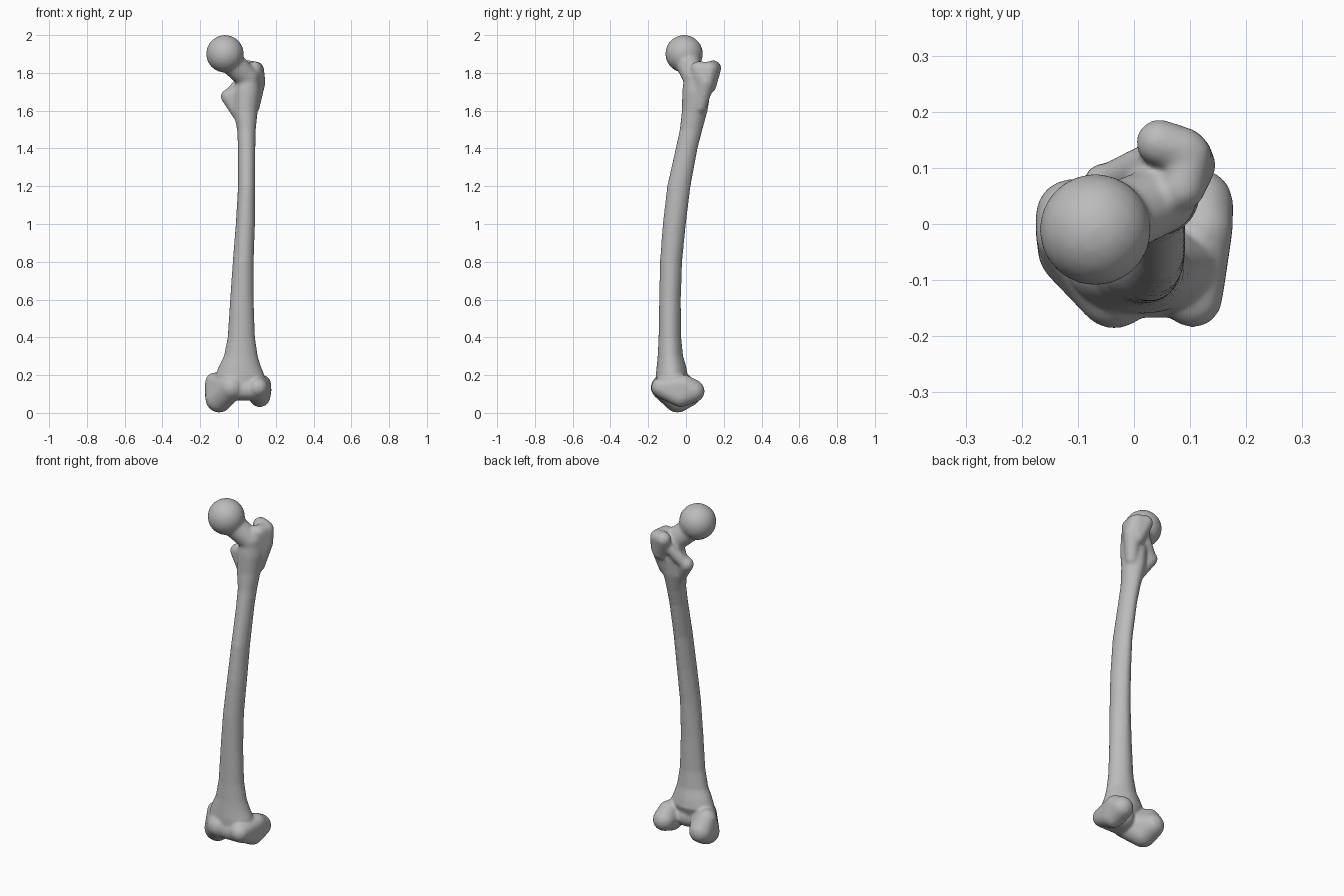
import bpy, bmesh, math
from mathutils import Vector, Matrix

old = bpy.data.objects.get("Cube")
if old:
    bpy.data.objects.remove(old, do_unlink=True)

bone = bpy.data.materials.new("bone_grey")
bone.use_nodes = True
GREY = (0.5, 0.5, 0.5, 1)
bone.diffuse_color = GREY
bone.node_tree.nodes["Principled BSDF"].inputs["Base Color"].default_value = GREY

bm = bmesh.new()


def blob(*balls):
    """Convex skin stretched around balls given as (x, y, z, radius)."""
    part = bmesh.new()
    for x, y, z, r in balls:
        bmesh.ops.create_icosphere(part, subdivisions=3, radius=r,
                                   matrix=Matrix.Translation((x, y, z)))
    if len(balls) > 1:
        hull = bmesh.ops.convex_hull(part, input=part.verts[:])
        junk = set(hull["geom_interior"]) | set(hull["geom_unused"])
        bmesh.ops.delete(part, geom=[v for v in junk if isinstance(v, bmesh.types.BMVert)],
                         context='VERTS')
    mesh = bpy.data.meshes.new("part")
    part.to_mesh(mesh)
    part.free()
    bm.from_mesh(mesh)
    bpy.data.meshes.remove(mesh)


def shaft(sections, sides=32):
    """Loft of rounded sections (z, x0, x1, y0, y1) with a ridge along the back."""
    rings = []
    for z, x0, x1, y0, y1 in sections:
        ring = []
        for i in range(sides):
            a = math.tau * i / sides
            c, s = math.cos(a), math.sin(a)
            ridge = 1.0 if s < 0 else 0.9 + 0.1 * s ** 6
            ring.append(bm.verts.new(((x0 + x1) / 2 + c * (x1 - x0) / 2,
                                      (y0 + y1) / 2 + s * ridge * (y1 - y0) / 2, z)))
        rings.append(ring)
    for low, high in zip(rings, rings[1:]):
        for i in range(sides):
            j = (i + 1) % sides
            bm.faces.new((low[i], low[j], high[j], high[i]))
    bm.faces.new(rings[0][::-1])
    bm.faces.new(rings[-1])


# Bowed shaft, flaring at both ends
shaft([
    (0.10, -0.10, 0.13, -0.16, -0.03),
    (0.20, -0.12, 0.14, -0.16, 0.01),
    (0.25, -0.10, 0.12, -0.155, 0.00),
    (0.30, -0.075, 0.105, -0.15, -0.015),
    (0.40, -0.055, 0.09, -0.145, -0.025),
    (0.60, -0.042, 0.083, -0.142, -0.027),
    (0.80, -0.028, 0.083, -0.138, -0.02),
    (1.00, -0.012, 0.09, -0.123, 0.00),
    (1.20, 0.00, 0.092, -0.10, 0.025),
    (1.40, 0.00, 0.092, -0.055, 0.062),
    (1.50, -0.005, 0.094, -0.033, 0.088),
    (1.60, -0.025, 0.105, -0.022, 0.115),
    (1.70, -0.025, 0.118, -0.02, 0.13),
    (1.79, 0.00, 0.11, -0.01, 0.11),
])

# Head and neck
blob((-0.069, -0.01, 1.901, 0.1))
blob((-0.05, 0.0, 1.87, 0.066), (0.05, 0.045, 1.775, 0.062))

# Greater trochanter, crest and lesser trochanter
blob((0.085, 0.065, 1.82, 0.042), (0.1, 0.105, 1.75, 0.046), (0.1, 0.125, 1.82, 0.038),
     (0.08, 0.075, 1.62, 0.035))
blob((0.09, 0.13, 1.82, 0.042), (0.045, 0.145, 1.825, 0.042), (0.08, 0.12, 1.73, 0.04))
blob((0.04, 0.12, 1.78, 0.032), (-0.045, 0.075, 1.68, 0.034))
blob((-0.052, 0.07, 1.675, 0.04), (0.02, 0.05, 1.7, 0.04), (0.02, 0.045, 1.55, 0.03))

# Inner condyle
blob((-0.035, -0.12, 0.135, 0.067), (-0.1, -0.045, 0.073, 0.072),
     (-0.11, 0.015, 0.1, 0.066), (-0.12, -0.02, 0.16, 0.055))
# Outer condyle
blob((0.105, -0.132, 0.135, 0.053), (0.115, -0.03, 0.087, 0.057),
     (0.115, 0.037, 0.115, 0.062), (0.123, -0.01, 0.15, 0.053))
# Groove between the condyles
blob((-0.02, -0.11, 0.125, 0.058), (0.1, -0.11, 0.125, 0.058), (0.03, -0.06, 0.13, 0.065))

mesh = bpy.data.meshes.new("thigh_bone")
bmesh.ops.recalc_face_normals(bm, faces=bm.faces[:])
bm.to_mesh(mesh)
bm.free()
mesh.materials.append(bone)
obj = bpy.data.objects.new("thigh_bone", mesh)
bpy.context.scene.collection.objects.link(obj)

# Fuse all parts into one softly blended surface
remesh = obj.modifiers.new("fuse", 'REMESH')
remesh.mode = 'VOXEL'
remesh.voxel_size = 0.008
remesh.use_smooth_shade = True
soften = obj.modifiers.new("soften", 'SMOOTH')
soften.factor = 0.5
soften.iterations = 10

bpy.ops.object.select_all(action='DESELECT')
bpy.context.view_layer.objects.active = obj
obj.select_set(True)
for name in ("fuse", "soften"):
    bpy.ops.object.modifier_apply(modifier=name)
bpy.ops.object.shade_smooth()
